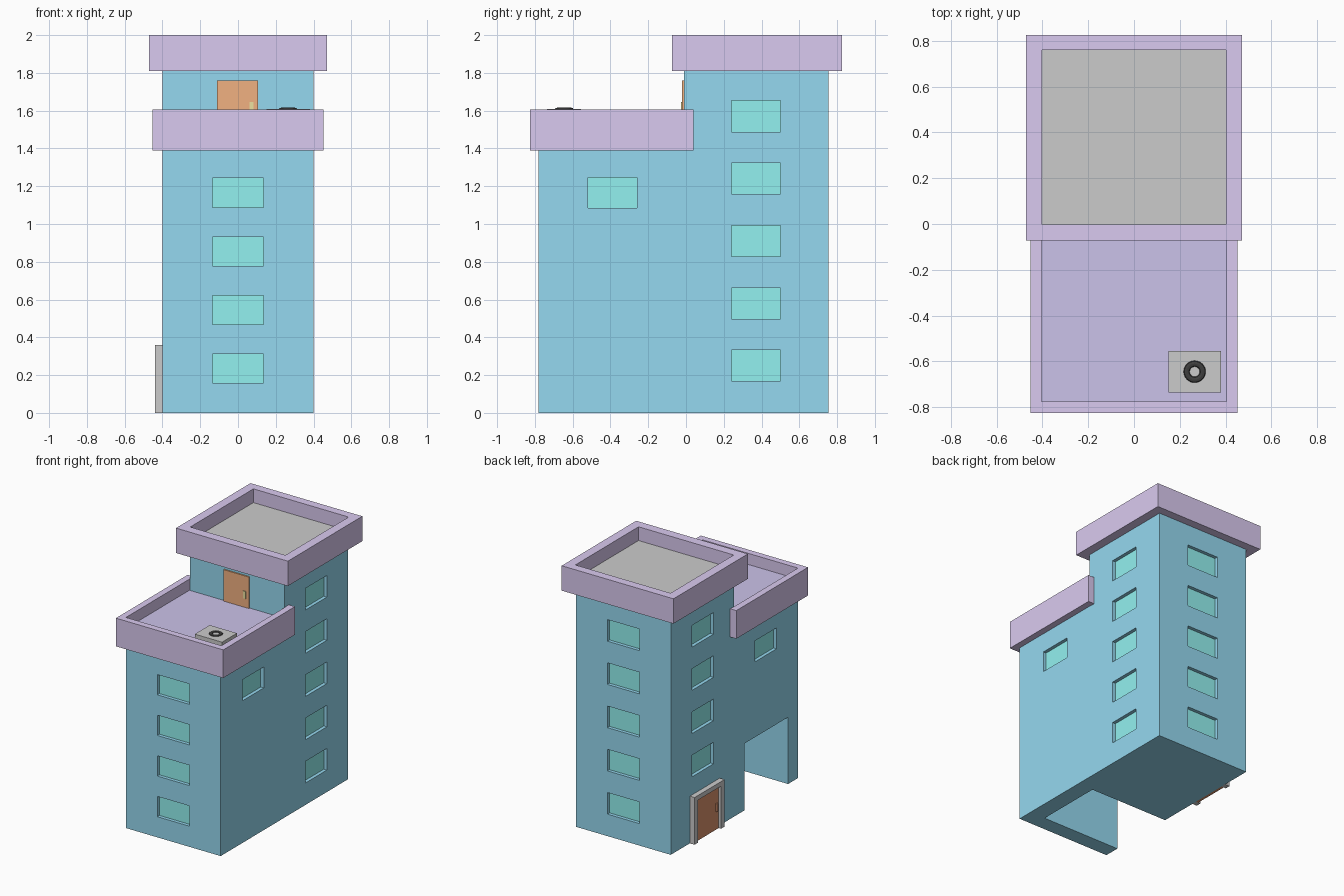
import bpy, bmesh
from mathutils import Vector

if "Cube" in bpy.data.objects:
    bpy.data.objects.remove(bpy.data.objects["Cube"])


def material(name, rgb):
    m = bpy.data.materials.new(name)
    m.diffuse_color = (*rgb, 1)
    m.use_nodes = True
    m.node_tree.nodes["Principled BSDF"].inputs["Base Color"].default_value = m.diffuse_color
    return m


BLUE = material("wall_blue", (0.30, 0.69, 0.87))
PURPLE = material("parapet_purple", (0.70, 0.59, 0.87))
VIOLET = material("terrace_violet", (0.60, 0.54, 0.82))
GLASS = material("glass_turquoise", (0.29, 0.88, 0.87))
ORANGE = material("door_orange", (0.88, 0.44, 0.22))
BROWN = material("door_brown", (0.70, 0.29, 0.15))
YELLOW = material("handle_yellow", (0.85, 0.75, 0.35))
BLACK = material("fan_black", (0.05, 0.05, 0.05))


def finish(bm, name, mat=None):
    bmesh.ops.recalc_face_normals(bm, faces=bm.faces)
    me = bpy.data.meshes.new(name)
    bm.to_mesh(me)
    bm.free()
    ob = bpy.data.objects.new(name, me)
    bpy.context.collection.objects.link(ob)
    if mat:
        me.materials.append(mat)
    return ob


def add_box(bm, lo, hi):
    lo, hi = Vector(lo), Vector(hi)
    vs = bmesh.ops.create_cube(bm, size=1)["verts"]
    for v in vs:
        v.co = Vector((lo[i] + (v.co[i] + 0.5) * (hi[i] - lo[i]) for i in range(3)))


def box(name, lo, hi, mat=None):
    bm = bmesh.new()
    add_box(bm, lo, hi)
    return finish(bm, name, mat)


def extrude_profile(name, pts, vec, mat):
    bm = bmesh.new()
    f = bm.faces.new([bm.verts.new(p) for p in pts])
    r = bmesh.ops.extrude_face_region(bm, geom=[f])
    bmesh.ops.translate(bm, vec=vec, verts=[g for g in r["geom"] if isinstance(g, bmesh.types.BMVert)])
    return finish(bm, name, mat)


def parapet(name, outer, inner, z0, z1, mat):
    # rectangular ring; outer and inner are (x half width, y0, y1)
    bm = bmesh.new()

    def loop(r, z):
        x, a, b = r
        return [bm.verts.new((*p, z)) for p in ((-x, a), (x, a), (x, b), (-x, b))]
    loops = [loop(outer, z0), loop(outer, z1), loop(inner, z1), loop(inner, z0)]
    for k in range(4):
        a, b = loops[k], loops[(k + 1) % 4]
        for i in range(4):
            j = (i + 1) % 4
            bm.faces.new((a[i], a[j], b[j], b[i]))
    return finish(bm, name, mat)


# Stepped building body
F, B, X = -0.78, 0.755, 0.40
yz = [(F, 0), (B, 0), (B, 1.85), (-0.01, 1.85), (-0.01, 1.45), (F, 1.45)]
body = extrude_profile("building_body", [(-X, y, z) for y, z in yz], (2 * X, 0, 0), BLUE)

# Windows: side, centre along the wall, centre height, width, height
wins = [("front", 0, 0.235 + 0.31 * i, 0.27, 0.155) for i in range(4)]
for i in range(5):
    z = 0.25 + 0.33 * i
    wins += [("back", 0, z, 0.27, 0.165), ("right", 0.37, z, 0.26, 0.165)]
    if i:
        wins.append(("left", 0.37, z, 0.26, 0.165))
wins += [(s, -0.39, 1.165, 0.26, 0.16) for s in ("left", "right")]


def wall_box(bm, side, u, z, w, h, d0, d1):
    # box between depths d0 and d1 measured inward from a wall
    wall, sgn = {"front": (F, 1), "back": (B, -1), "left": (-X, 1), "right": (X, -1)}[side]
    a, b = sorted((wall + sgn * d0, wall + sgn * d1))
    if side in ("front", "back"):
        add_box(bm, (u - w / 2, a, z - h / 2), (u + w / 2, b, z + h / 2))
    else:
        add_box(bm, (a, u - w / 2, z - h / 2), (b, u + w / 2, z + h / 2))


cut, panes = bmesh.new(), bmesh.new()
for w in wins:
    wall_box(cut, *w, -0.05, 0.03)
    wall_box(panes, *w, 0.026, 0.034)
# Ground passage open to the left
add_box(cut, (-0.6, -0.66, -0.2), (0.27, -0.135, 0.51))
cutter = finish(cut, "cutter")
cutter.hide_render = True
finish(panes, "window_panes", GLASS)
mod = body.modifiers.new("openings", "BOOLEAN")
mod.operation, mod.solver, mod.object = "DIFFERENCE", "EXACT", cutter
bpy.context.view_layer.objects.active = body
bpy.ops.object.modifier_apply(modifier=mod.name)
bpy.data.objects.remove(cutter)

# Roof parapets and floors
parapet("upper_parapet", (0.472, -0.073, 0.825), (0.402, -0.002, 0.76), 1.81, 2.0, PURPLE)
box("upper_roof_floor", (-0.402, -0.002, 1.83), (0.402, 0.76, 1.895))
parapet("terrace_parapet", (0.453, -0.825, 0.04), (0.403, -0.775, 0.02), 1.39, 1.605, PURPLE)
box("terrace_floor", (-0.403, -0.775, 1.44), (0.403, 0.02, 1.52), VIOLET)

# Terrace door
box("terrace_door", (-0.11, -0.02, 1.52), (0.105, 0.0, 1.76), ORANGE)
box("terrace_door_handle", (0.06, -0.027, 1.59), (0.083, -0.018, 1.645), YELLOW)

# Entrance door with frame on the left wall
door = [(0.165, 0), (0.525, 0), (0.525, 0.36), (0.165, 0.36)]
frame = [(0.165, 0), (0.165, 0.36), (0.525, 0.36), (0.525, 0), (0.485, 0), (0.485, 0.325), (0.205, 0.325), (0.205, 0)]
extrude_profile("entrance_frame", [(-0.44, y, z) for y, z in frame], (0.045, 0, 0), None)
box("entrance_door", (-0.42, 0.205, 0), (-0.395, 0.485, 0.325), BROWN)
box("entrance_handle", (-0.432, 0.228, 0.14), (-0.418, 0.242, 0.20), BROWN)

# Rooftop cooling unit with fan ring
box("cooling_unit", (0.15, -0.735, 1.52), (0.38, -0.555, 1.61))
bpy.ops.mesh.primitive_torus_add(location=(0.265, -0.645, 1.609), major_radius=0.035, minor_radius=0.014,
                                 major_segments=32, minor_segments=8)
fan = bpy.context.object
fan.name = "fan_ring"
fan.scale.z = 0.5
fan.data.materials.append(BLACK)
bpy.ops.object.shade_smooth_by_angle()
